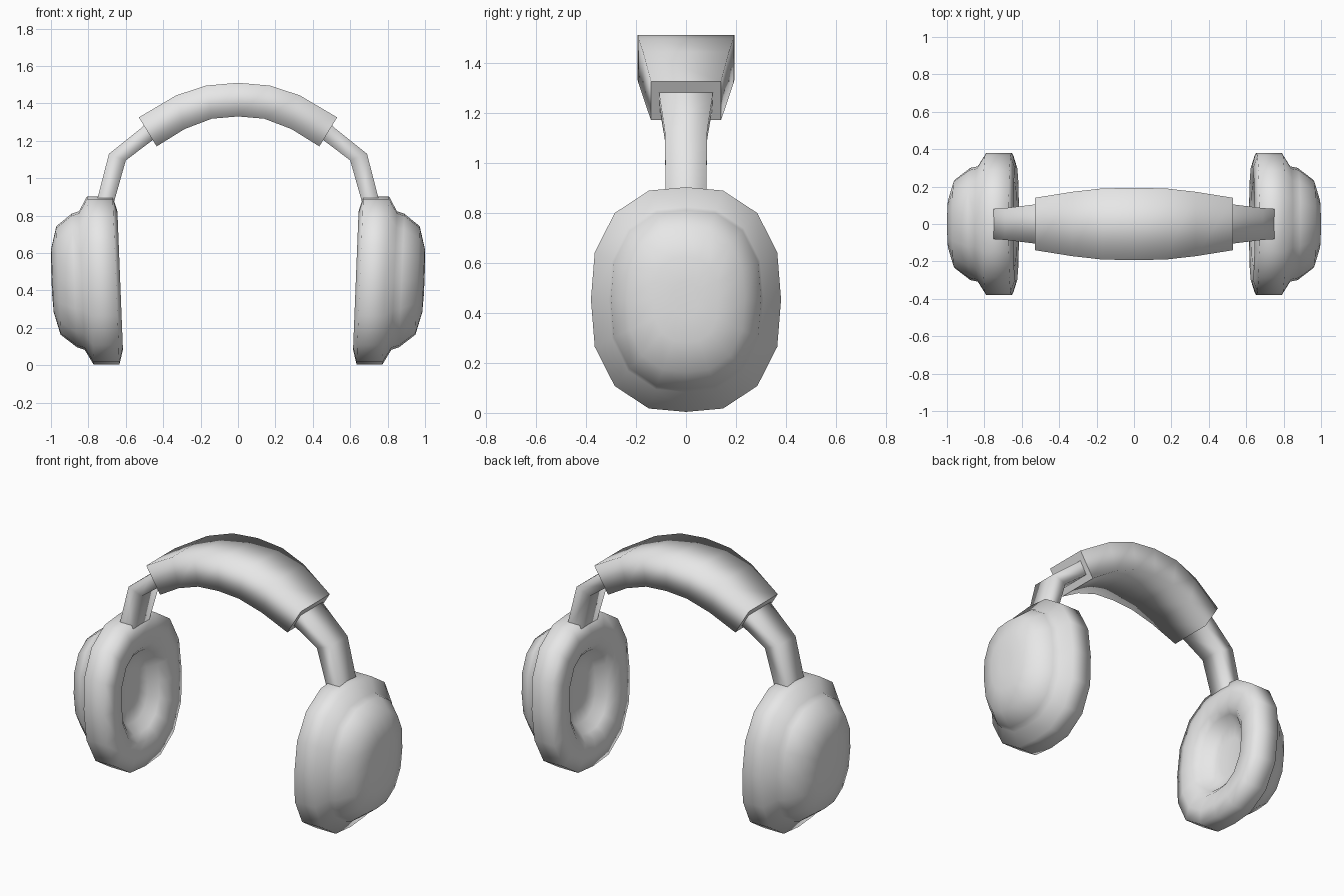
import bpy, bmesh

cube = bpy.data.objects.get("Cube")
if cube:
    bpy.data.objects.remove(cube)

grey = bpy.data.materials.new("plain_grey")
grey.use_nodes = True
colour = (0.8, 0.8, 0.8, 1)
grey.diffuse_color = colour
grey.node_tree.nodes["Principled BSDF"].inputs["Base Color"].default_value = colour


def loft(name, rings, sharp_ends):
    """Skin a list of closed rings and cap both ends."""
    bm = bmesh.new()
    loops = [[bm.verts.new(p) for p in ring] for ring in rings]
    n = len(loops[0])
    for a, b in zip(loops, loops[1:]):
        for i in range(n):
            j = (i + 1) % n
            bm.faces.new((a[i], a[j], b[j], b[i]))
    for f in bm.faces:
        f.smooth = True
    for end in (loops[0], loops[-1]):
        cap = bm.faces.new(end)
        cap.smooth = not sharp_ends
        if sharp_ends:
            for e in cap.edges:
                e.smooth = False
    bmesh.ops.recalc_face_normals(bm, faces=bm.faces)
    mesh = bpy.data.meshes.new(name)
    bm.to_mesh(mesh)
    bm.free()
    mesh.materials.append(grey)
    obj = bpy.data.objects.new(name, mesh)
    bpy.context.collection.objects.link(obj)
    return obj


# Rounded sixteen-sided outline from one quarter
quarter = [(0, 1), (0.39, 0.97), (0.75, 0.77), (0.96, 0.42)]
outline = []
y_z = quarter
for _ in range(4):
    outline += y_z
    y_z = [(z, -y) for y, z in y_z]
# Rotating swaps the axes, so order the odd quarters by mirroring instead
right_half = quarter + [(1, 0)] + [(y, -z) for y, z in reversed(quarter)]
outline = right_half + [(-y, z) for y, z in reversed(right_half[1:-1])]

MID_Z, TILT = 0.453, 0.04


def cup_ring(side, x, half_y, half_z):
    return [(side * (x + TILT * v * half_z), u * half_y, MID_Z + v * half_z)
            for u, v in outline]


# Ear cup sections: hollow, cushion, groove, outer shell
cup_sections = [
    (0.74, 0.09, 0.12), (0.725, 0.15, 0.20), (0.67, 0.185, 0.245),
    (0.638, 0.225, 0.285), (0.63, 0.31, 0.37), (0.652, 0.38, 0.449),
    (0.79, 0.38, 0.449), (0.835, 0.308, 0.37), (0.875, 0.30, 0.357),
    (0.96, 0.235, 0.29), (0.992, 0.13, 0.17), (0.997, 0.05, 0.07),
]


def box_ring(side, outer, inner, half_y):
    (ox, oz), (ix, iz) = outer, inner
    return [(side * ox, -half_y, oz), (side * ox, half_y, oz),
            (side * ix, half_y, iz), (side * ix, -half_y, iz)]


# Arm sections: outer point, inner point, half width
arm_sections = [
    ((0.765, 0.84), (0.672, 0.84), 0.08),
    ((0.69, 1.13), (0.60, 1.095), 0.085),
    ((0.525, 1.262), (0.445, 1.212), 0.105),
    ((0.47, 1.31), (0.39, 1.255), 0.11),
]

for side, label in ((1, "left"), (-1, "right")):
    loft(label + "_ear_cup", [cup_ring(side, *s) for s in cup_sections], False)
    loft(label + "_arm", [box_ring(side, *s) for s in arm_sections], True)

# Headband pad, from the crown out to one end, then mirrored
pad_sections = [
    ((0, 1.51), (0, 1.33), 0.193),
    ((0.17, 1.495), (0.14, 1.318), 0.19),
    ((0.33, 1.443), (0.285, 1.263), 0.172),
    ((0.53, 1.325), (0.435, 1.17), 0.14),
]
pad = [box_ring(-1, *s) for s in reversed(pad_sections[1:])]
pad += [box_ring(1, *s) for s in pad_sections]
loft("headband_pad", pad, True)
